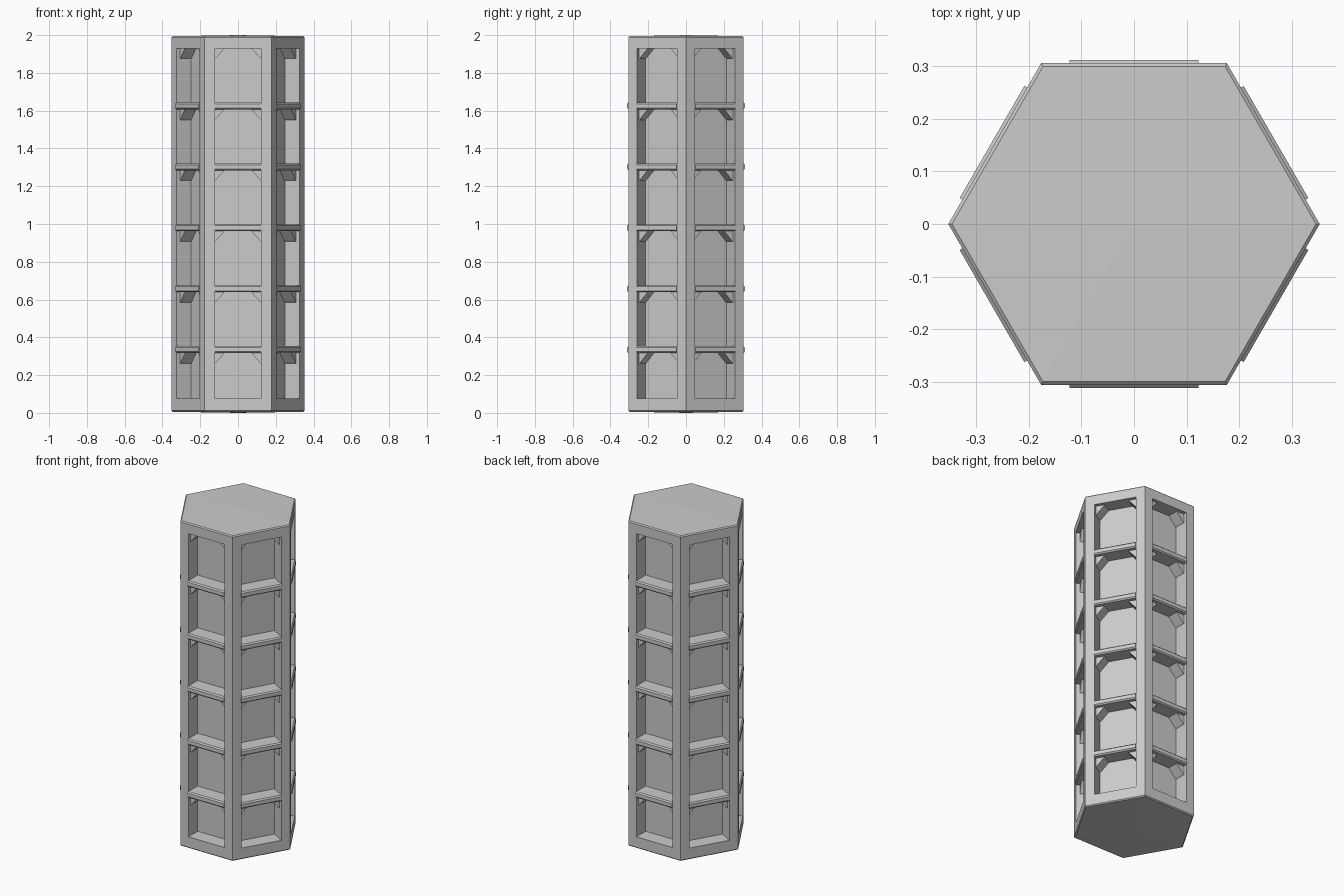
import bpy, bmesh, math
from mathutils import Vector

if "Cube" in bpy.data.objects:
    bpy.data.objects.remove(bpy.data.objects["Cube"])

R = 0.353                        # hexagon corner radius
A = R * math.cos(math.pi / 6)    # distance from axis to each flat side
HALF_W = 0.122                   # half width of a bay opening
Z0, Z1 = 0.076, 1.93             # bottom and top of the openings
DEPTH = 0.09                     # recess depth
SHELF_T = 0.036
SHELF_TOPS = [0.353 + 0.3225 * i for i in range(5)]


def place(side, u, d, z):
    """Point on a side: u along the face, d out from the axis, z up."""
    a = math.radians(30 + 60 * side)
    n, t = (math.cos(a), math.sin(a)), (-math.sin(a), math.cos(a))
    return Vector((n[0] * d + t[0] * u, n[1] * d + t[1] * u, z))


def finish(bm, name):
    bmesh.ops.remove_doubles(bm, verts=bm.verts, dist=1e-5)
    bmesh.ops.recalc_face_normals(bm, faces=bm.faces)
    mesh = bpy.data.meshes.new(name)
    bm.to_mesh(mesh)
    bm.free()
    obj = bpy.data.objects.new(name, mesh)
    bpy.context.collection.objects.link(obj)
    return obj


def extrude(bm, ring_a, ring_b):
    """Closed solid between two matching outlines."""
    a = [bm.verts.new(p) for p in ring_a]
    b = [bm.verts.new(p) for p in ring_b]
    bm.faces.new(a)
    bm.faces.new(b[::-1])
    for i in range(len(a)):
        j = (i + 1) % len(a)
        bm.faces.new((a[i], b[i], b[j], a[j]))


# hexagonal tower: each side is a frame around a tall recess
bm = bmesh.new()
RIM = 0.012


def quad(*pts):
    bm.faces.new([bm.verts.new(p) for p in pts])


def rect(side, half, d, lo, hi):
    return [place(side, u, d, z) for u, z in
            ((-half, lo), (half, lo), (half, hi), (-half, hi))]


for s in range(6):
    outer = rect(s, R / 2, A, RIM, 2 - RIM)
    opening = rect(s, HALF_W, A, Z0, Z1)
    back = rect(s, HALF_W, A - DEPTH, Z0, Z1)
    for i in range(4):
        j = (i + 1) % 4
        quad(outer[i], outer[j], opening[j], opening[i])
        quad(opening[i], opening[j], back[j], back[i])
    quad(*back)
    # bevelled rim and shallow cone, at the bottom and the top
    for rim, inner, tip in ((RIM, 0.006, 0.0), (2 - RIM, 1.994, 2.0)):
        k = 0.98
        p = [place(s, u, A, rim) for u in (-R / 2, R / 2)]
        q = [place(s, u * k, A * k, inner) for u in (-R / 2, R / 2)]
        quad(p[0], p[1], q[1], q[0])
        quad(q[0], q[1], Vector((0, 0, tip)))
finish(bm, "hexagonal_tower")

# shelves: slabs with a chamfered front lip slightly proud of the frame
bm = bmesh.new()
for s in range(6):
    for top in SHELF_TOPS:
        low, lip, c = top - SHELF_T, A + 0.006, 0.007
        prof = [(A - DEPTH - 0.002, low), (lip - c, low), (lip, low + c),
                (lip, top - c), (lip - c, top), (A - DEPTH - 0.002, top)]
        extrude(bm, [place(s, -HALF_W - 0.001, d, z) for d, z in prof],
                [place(s, HALF_W + 0.001, d, z) for d, z in prof])
finish(bm, "shelves")

# corner brackets under every bay ceiling, set back from the front
bm = bmesh.new()
for s in range(6):
    for ceiling in [t - SHELF_T for t in SHELF_TOPS] + [Z1]:
        for m in (-1, 1):
            tri = [(HALF_W + 0.001, ceiling + 0.001), (HALF_W - 0.052, ceiling + 0.001),
                   (HALF_W - 0.046, ceiling - 0.006), (HALF_W - 0.006, ceiling - 0.05),
                   (HALF_W + 0.001, ceiling - 0.056)]
            extrude(bm, [place(s, m * u, A - DEPTH - 0.001, z) for u, z in tri],
                    [place(s, m * u, A - 0.022, z) for u, z in tri])
finish(bm, "corner_brackets")
